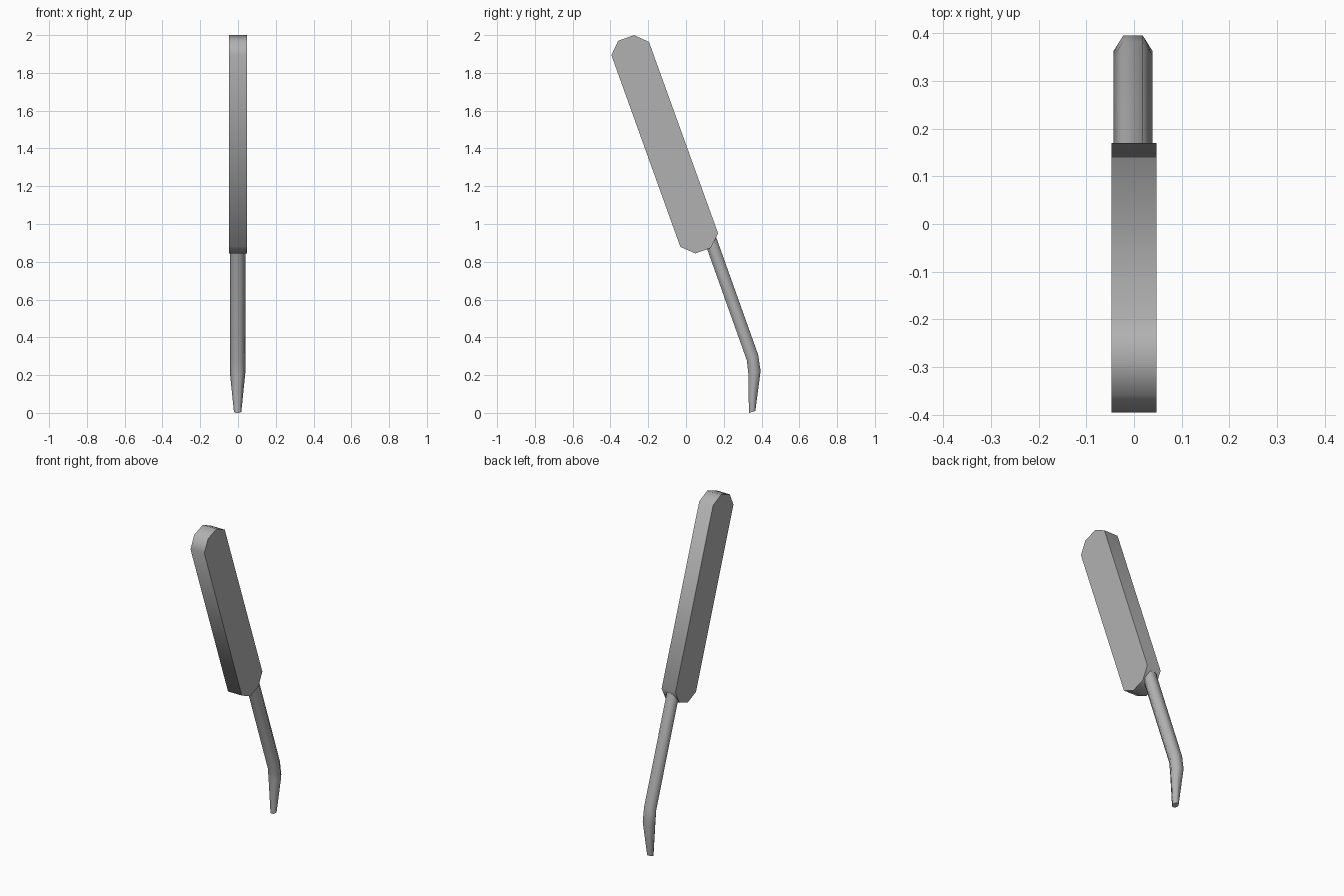
import bpy
import math

if "Cube" in bpy.data.objects:
    bpy.data.objects.remove(bpy.data.objects["Cube"])

grey = bpy.data.materials.new("dark_grey")
grey.diffuse_color = (0.44, 0.44, 0.44, 1.0)
grey.use_nodes = True
grey.node_tree.nodes["Principled BSDF"].inputs["Base Color"].default_value = grey.diffuse_color


def loft(name, rings, smooth_deg):
    """Skin a list of equal-length closed rings and cap both ends."""
    n = len(rings[0])
    verts = [p for ring in rings for p in ring]
    faces = [list(range(n))[::-1],
             list(range((len(rings) - 1) * n, len(rings) * n))]
    for r in range(len(rings) - 1):
        for i in range(n):
            j = (i + 1) % n
            faces.append([r * n + i, r * n + j, (r + 1) * n + j, (r + 1) * n + i])
    mesh = bpy.data.meshes.new(name)
    mesh.from_pydata(verts, [], faces)
    mesh.materials.append(grey)
    obj = bpy.data.objects.new(name, mesh)
    bpy.context.collection.objects.link(obj)
    bpy.ops.object.select_all(action='DESELECT')
    obj.select_set(True)
    bpy.context.view_layer.objects.active = obj
    bpy.ops.object.mode_set(mode='EDIT')
    bpy.ops.mesh.select_all(action='SELECT')
    bpy.ops.mesh.normals_make_consistent(inside=False)
    bpy.ops.object.mode_set(mode='OBJECT')
    bpy.ops.object.shade_smooth_by_angle(angle=math.radians(smooth_deg))
    return obj


# Handle: slanted flat bar with chamfered ends, (y, z) outline
outline = [(-0.395, 1.894), (-0.359, 1.97), (-0.275, 2.0), (-0.196, 1.964),
           (0.170, 0.95), (0.131, 0.873), (0.049, 0.844), (-0.030, 0.879)]
loft("handle", [[(x, y, z) for y, z in outline] for x in (-0.047, 0.047)], 50)

# Shaft: hexagonal rod, bent and tapered to the tip
# each section: near edge (y, z), far edge (y, z), half width
sections = [((0.070, 0.985), (0.132, 1.008), 0.041),
            ((0.322, 0.278), (0.382, 0.308), 0.041),
            ((0.330, 0.206), (0.395, 0.222), 0.041),
            ((0.333, 0.000), (0.367, 0.010), 0.0195)]


def hexagon(near, far, w, cx=-0.002):
    ring = []
    for i in range(6):
        a = math.tau * i / 6
        t = 0.5 + 0.5 * math.sin(a) / math.sin(math.pi / 3)
        ring.append((cx + w * math.cos(a),
                     near[0] + (far[0] - near[0]) * t,
                     near[1] + (far[1] - near[1]) * t))
    return ring


loft("shaft", [hexagon(*s) for s in sections], 65)
